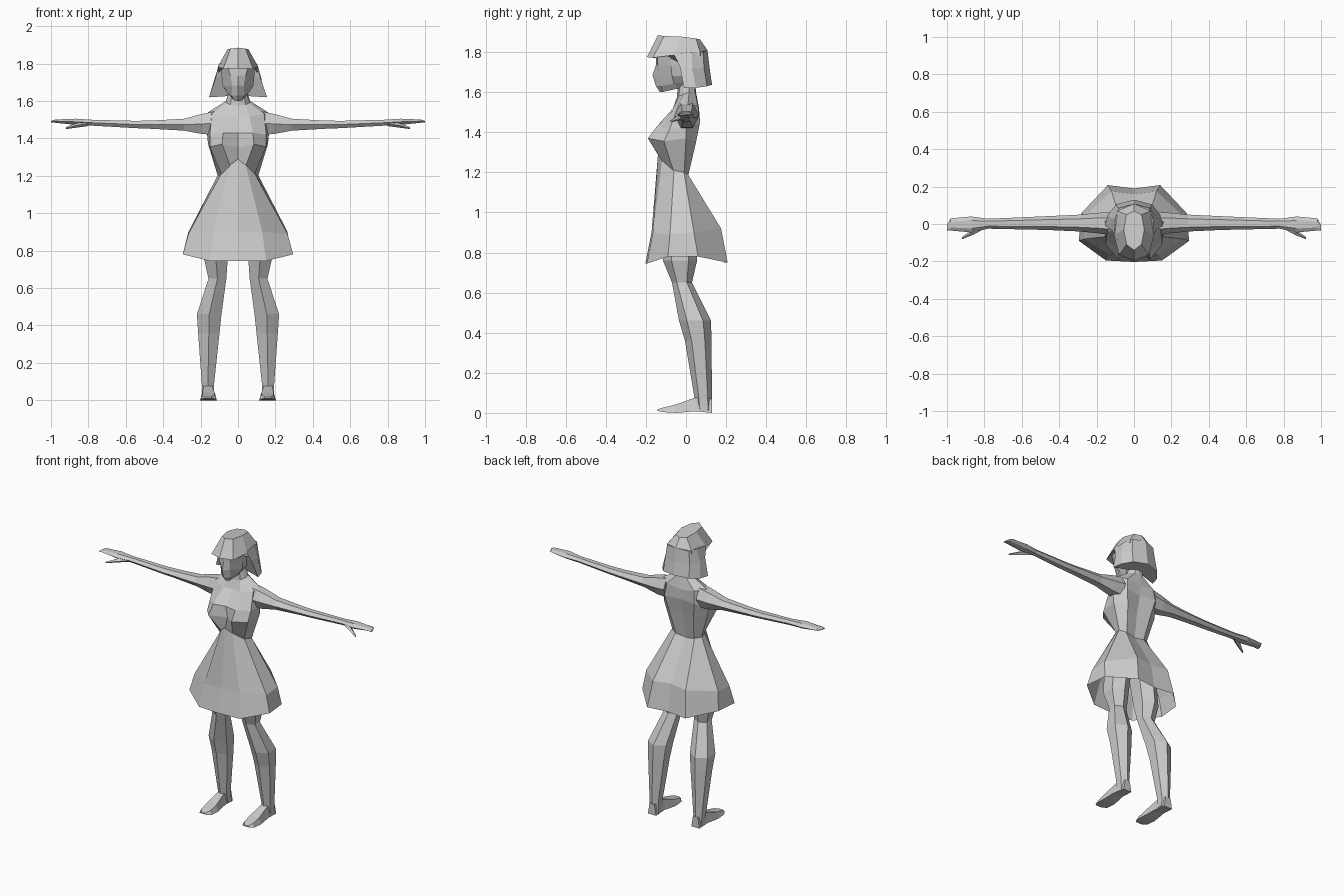
import bpy, bmesh, math

grey = bpy.data.materials.new("plain grey")
grey.diffuse_color = (0.6, 0.6, 0.6, 1)


def loft(name, rings, caps=(True, True), mirror=False):
    """Skin closed rings of points; optionally add a copy on the other side."""
    bm = bmesh.new()
    for s in ((1, -1) if mirror else (1,)):
        rows = [[bm.verts.new((s * x, y, z)) for x, y, z in r] for r in rings]
        n = len(rows[0])
        for a, b in zip(rows, rows[1:]):
            for i in range(n):
                j = (i + 1) % n
                bm.faces.new((a[i], a[j], b[j], b[i]))
        for row, cap in zip((rows[0], rows[-1]), caps):
            if cap:
                bm.faces.new(row)
    bmesh.ops.recalc_face_normals(bm, faces=bm.faces)
    me = bpy.data.meshes.new(name)
    bm.to_mesh(me)
    bm.free()
    me.materials.append(grey)
    ob = bpy.data.objects.new(name, me)
    bpy.context.collection.objects.link(ob)
    return ob


def sym(*half):
    """Half ring from front centre to back centre, completed by reflection."""
    return list(half) + [(-x, y, z) for x, y, z in half[-2:0:-1]]


def oval(axis, pos, u, v, n=6, turn=0.0):
    """Ring across an axis, filling the ranges u and v of the other two axes."""
    out = []
    for i in range(n):
        a = math.tau * i / n + turn
        p = (u[0] + u[1]) / 2 + (u[1] - u[0]) / 2 * math.cos(a)
        q = (v[0] + v[1]) / 2 + (v[1] - v[0]) / 2 * math.sin(a)
        out.append({"x": (pos, p, q), "y": (p, pos, q), "z": (p, q, pos)}[axis])
    return out


# Skirt, open underneath, waistline rising toward the front
loft("skirt", [
    sym((0, -.14, 1.29), (.04, -.12, 1.26), (.09, -.06, 1.21), (.11, -.01, 1.2), (.07, .01, 1.19), (0, .005, 1.18)),
    sym((0, -.172, .9), (.13, -.165, .9), (.265, -.08, .89), (.265, .04, .9), (.12, .175, .92), (0, .16, .925)),
    sym((0, -.203, .745), (.15, -.195, .745), (.295, -.09, .78), (.28, .06, .78), (.14, .208, .75), (0, .19, .75)),
], caps=(False, False))

# Torso with bust, shoulders and neck
loft("torso", [
    sym((0, -.135, 1.28), (.04, -.115, 1.25), (.085, -.06, 1.2), (.105, -.01, 1.19), (.065, .01, 1.18), (0, .005, 1.17)),
    sym((0, -.11, 1.35), (.085, -.19, 1.37), (.15, -.11, 1.355), (.16, 0, 1.37), (.09, .05, 1.35), (0, .03, 1.35)),
    sym((0, -.13, 1.43), (.08, -.145, 1.43), (.15, -.08, 1.42), (.165, 0, 1.42), (.11, .07, 1.45), (0, .055, 1.45)),
    sym((0, -.06, 1.52), (.06, -.065, 1.52), (.14, -.04, 1.53), (.16, .01, 1.54), (.1, .06, 1.53), (0, .065, 1.52)),
    sym((0, -.045, 1.575), (.04, -.035, 1.58), (.06, -.01, 1.59), (.065, .015, 1.6), (.03, .045, 1.6), (0, .05, 1.6)),
    sym((0, -.04, 1.66), (.03, -.03, 1.66), (.045, -.01, 1.66), (.045, .015, 1.66), (.03, .04, 1.66), (0, .045, 1.66)),
])

# Arms and flat hands stretched sideways
loft("arms", [oval("x", x, y, z) for x, y, z in (
    (.12, (-.06, .065), (1.41, 1.555)), (.19, (-.05, .06), (1.415, 1.54)),
    (.29, (-.04, .05), (1.437, 1.51)), (.46, (-.032, .042), (1.448, 1.499)),
    (.55, (-.03, .038), (1.452, 1.497)), (.78, (-.025, .028), (1.466, 1.502)),
    (.87, (-.045, .04), (1.47, 1.508)), (.98, (-.035, .03), (1.483, 1.502)),
    (1.0, (-.035, -.005), (1.486, 1.494)))], mirror=True)
loft("thumbs", [oval("x", x, y, z, 4) for x, y, z in (
    (.80, (-.025, .005), (1.466, 1.49)), (.86, (-.058, -.025), (1.458, 1.483)),
    (.92, (-.082, -.07), (1.45, 1.46)))], mirror=True)

# Legs, six-sided, with the calf swept back
loft("legs", [oval("z", z, x, y, 6, math.pi / 6) for z, x, y in (
    (1.0, (.01, .17), (-.13, .06)), (.76, (.045, .192), (-.115, .055)),
    (.65, (.055, .165), (-.07, .03)), (.46, (.078, .23), (-.035, .125)),
    (.36, (.09, .222), (-.005, .127)), (.07, (.125, .197), (.043, .13)),
    (.01, (.12, .197), (.05, .13)))], mirror=True)


# Feet, wedge shaped
def sole(y, x0, x1, z0, z1):
    return [(x0, y, z0), (x1, y, z0), (x1 - .012, y, z1), (x0 + .012, y, z1)]


loft("feet", [sole(.13, .13, .19, 0, .07), sole(.045, .125, .195, .008, .076),
              sole(-.05, .113, .203, 0, .042), sole(-.115, .115, .2, .004, .026),
              sole(-.142, .135, .185, .01, .018)], mirror=True)

# Face and jaw
loft("face", [
    sym((0, -.15, 1.80), (.06, -.14, 1.80), (.092, -.08, 1.80), (.09, .03, 1.8), (0, .05, 1.8)),
    sym((0, -.15, 1.735), (.04, -.142, 1.735), (.087, -.075, 1.73), (.08, .03, 1.73), (0, .05, 1.73)),
    sym((0, -.167, 1.685), (.03, -.135, 1.68), (.082, -.07, 1.68), (.07, .02, 1.68), (0, .04, 1.68)),
    sym((0, -.15, 1.63), (.035, -.125, 1.63), (.058, -.06, 1.645), (.05, .01, 1.65), (0, .03, 1.65)),
    sym((0, -.13, 1.60), (.02, -.115, 1.602), (.035, -.04, 1.618), (.03, 0, 1.63), (0, .02, 1.63)),
])

# Hair: crown with a fringe brim, then a flared bob behind the face
loft("hair_crown", [
    sym((0, -.14, 1.885), (.04, -.11, 1.88), (.055, -.03, 1.878), (.04, .05, 1.868), (0, .07, 1.864)),
    sym((0, -.195, 1.775), (.08, -.165, 1.772), (.107, -.06, 1.785), (.09, .07, 1.8), (0, .107, 1.81)),
    sym((0, -.13, 1.788), (.07, -.12, 1.79), (.106, -.035, 1.75), (.092, .07, 1.78), (0, .107, 1.79)),
])
loft("hair_bob", [
    sym((0, -.03, 1.80), (.105, -.06, 1.79), (.1, .03, 1.8), (.08, .085, 1.80), (0, .107, 1.81)),
    sym((0, -.02, 1.72), (.12, -.03, 1.725), (.125, .03, 1.72), (.09, .09, 1.72), (0, .118, 1.72)),
    sym((0, .03, 1.63), (.155, -.01, 1.62), (.14, .05, 1.622), (.095, .105, 1.63), (0, .13, 1.637)),
])
